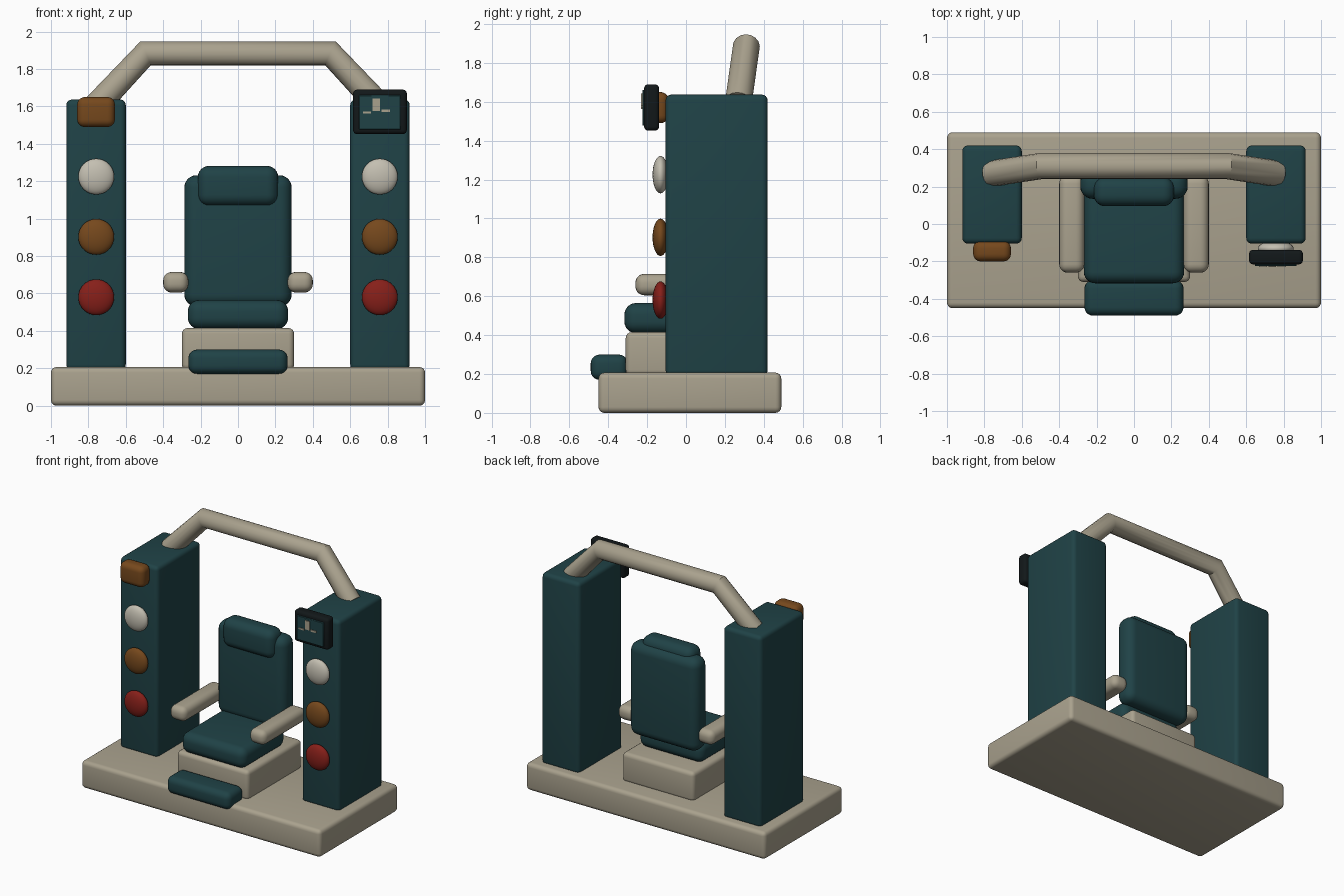
import bpy, bmesh
from mathutils import Vector

if "Cube" in bpy.data.objects:
    bpy.data.objects.remove(bpy.data.objects["Cube"])


def material(name, rgb):
    m = bpy.data.materials.new(name)
    m.diffuse_color = (*rgb, 1)
    m.use_nodes = True
    m.node_tree.nodes["Principled BSDF"].inputs["Base Color"].default_value = m.diffuse_color
    return m


BEIGE = material("beige", (0.40, 0.36, 0.27))
TEAL = material("teal", (0.014, 0.055, 0.062))
BLACK = material("black", (0.006, 0.009, 0.010))
AMBER = material("amber", (0.18, 0.065, 0.012))
RED = material("red", (0.24, 0.014, 0.010))
WHITE = material("white", (0.55, 0.52, 0.44))


def finish(obj, mat):
    obj.data.materials.append(mat)
    bpy.ops.object.select_all(action='DESELECT')
    obj.select_set(True)
    bpy.context.view_layer.objects.active = obj
    bpy.ops.object.shade_smooth_by_angle(angle=0.7)
    return obj


def box(name, x, y, z, mat, r=0.03, segments=4):
    """Rounded box from (min, max) ranges."""
    bm = bmesh.new()
    bmesh.ops.create_cube(bm, size=1)
    for v in bm.verts:
        v.co = Vector([(a + b) / 2 + c * (b - a) for (a, b), c in zip((x, y, z), v.co)])
    if r:
        bmesh.ops.bevel(bm, geom=bm.edges[:], offset=r, segments=segments,
                        profile=0.5, affect='EDGES')
    mesh = bpy.data.meshes.new(name)
    bm.to_mesh(mesh)
    bm.free()
    obj = bpy.data.objects.new(name, mesh)
    bpy.context.collection.objects.link(obj)
    return finish(obj, mat)


def lamp(name, x, z, mat):
    bpy.ops.mesh.primitive_uv_sphere_add(segments=32, ring_count=16, radius=1,
                                         location=(x, -0.131, z))
    obj = bpy.context.object
    obj.name = name
    obj.scale = (0.096, 0.041, 0.096)
    return finish(obj, mat)


# Platform and seat plinth
box("platform", (-1, 1), (-0.45, 0.49), (0, 0.207), BEIGE)
box("seat_plinth", (-0.3, 0.3), (-0.31, 0.34), (0.19, 0.415), BEIGE, 0.03)

# Upholstery
box("seat_cushion", (-0.268, 0.268), (-0.317, 0.20), (0.41, 0.565), TEAL, 0.06, 6)
box("backrest", (-0.287, 0.287), (0.135, 0.29), (0.53, 1.232), TEAL, 0.065, 6)
box("headrest", (-0.215, 0.215), (0.095, 0.25), (1.068, 1.282), TEAL, 0.06, 6)
box("footrest", (-0.265, 0.265), (-0.49, -0.30), (0.17, 0.30), TEAL, 0.045, 5)

# Columns, armrests and lamps on both sides
for side, s in (("left", -1), ("right", 1)):
    box(f"{side}_column", sorted((s * 0.6, s * 0.918)), (-0.105, 0.42), (0.19, 1.637), TEAL, 0.03)
    box(f"{side}_armrest", sorted((s * 0.265, s * 0.4)), (-0.26, 0.26), (0.605, 0.715), BEIGE, 0.045, 5)
    for label, z, mat in (("white", 1.225, WHITE), ("amber", 0.903, AMBER), ("red", 0.58, RED)):
        lamp(f"{side}_{label}_lamp", s * 0.758, z, mat)

# Overhead tube, swept along a leaning path
curve = bpy.data.curves.new("overhead_tube", 'CURVE')
curve.dimensions = '3D'
curve.bevel_depth = 0.07
curve.bevel_resolution = 6
curve.use_fill_caps = True
path = [(-0.76, 0.27, 1.60), (-0.495, 0.31, 1.883), (0.495, 0.31, 1.883), (0.76, 0.27, 1.60)]
spline = curve.splines.new('POLY')
spline.points.add(len(path) - 1)
for p, co in zip(spline.points, path):
    p.co = (*co, 1)
tube = bpy.data.objects.new("overhead_tube", curve)
bpy.context.collection.objects.link(tube)
bpy.ops.object.select_all(action='DESELECT')
tube.select_set(True)
bpy.context.view_layer.objects.active = tube
bpy.ops.object.convert(target='MESH')
finish(bpy.context.object, BEIGE)

# Amber beacon on the left column
box("beacon", (-0.86, -0.658), (-0.20, -0.09), (1.49, 1.65), AMBER, 0.04, 5)

# Display with screen and indicator bars
box("display_case", (0.615, 0.903), (-0.216, -0.138), (1.452, 1.69), BLACK, 0.022)
box("display_screen", (0.647, 0.87), (-0.225, -0.21), (1.477, 1.66), TEAL, 0.003, 1)
box("indicator_left", (0.668, 0.712), (-0.231, -0.22), (1.563, 1.574), BEIGE, 0)
box("indicator_middle", (0.72, 0.758), (-0.231, -0.22), (1.575, 1.642), BEIGE, 0)
box("indicator_right", (0.768, 0.812), (-0.231, -0.22), (1.570, 1.584), BEIGE, 0)
